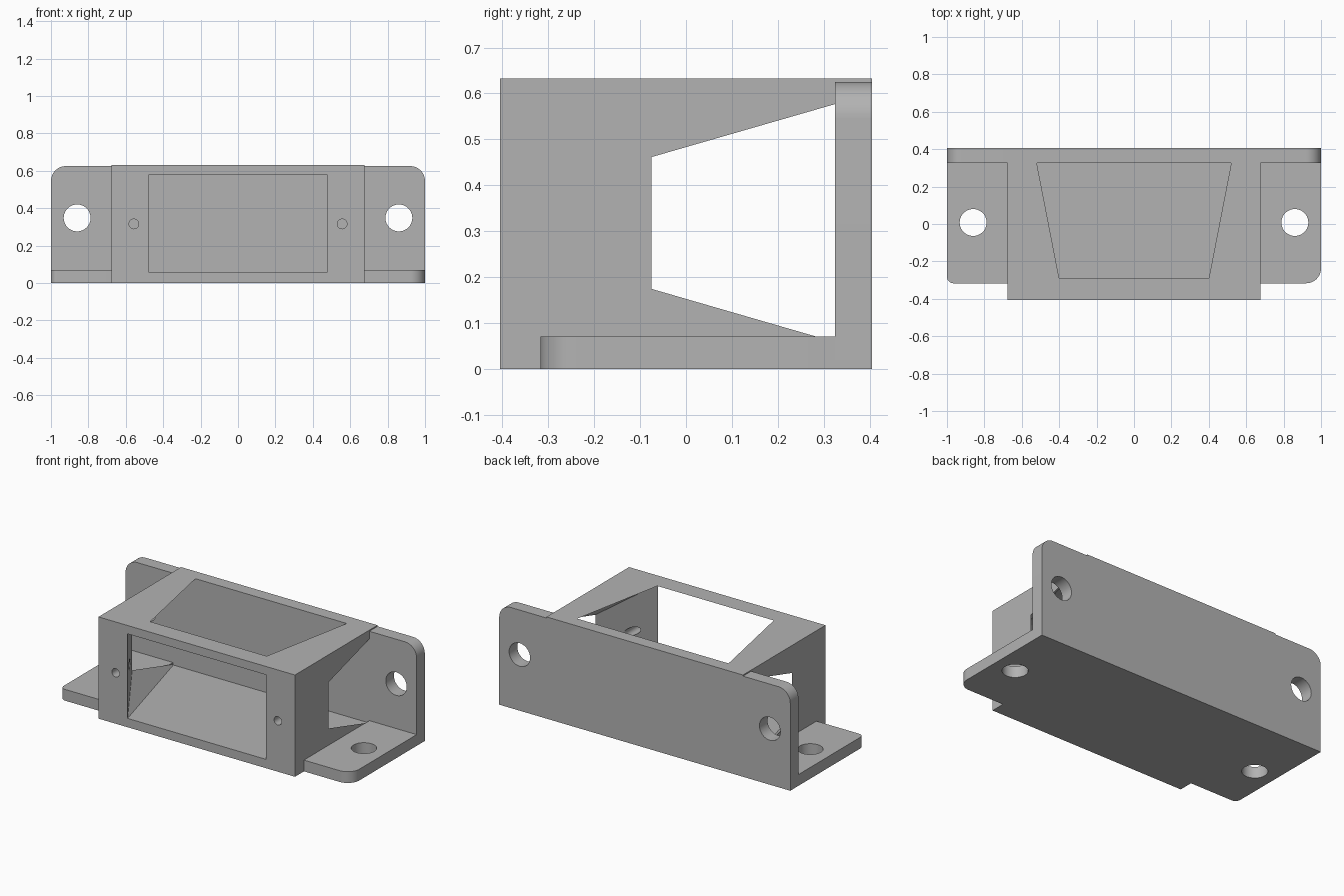
import bpy, bmesh, math
from mathutils import Matrix, Vector

cube = bpy.data.objects.get("Cube")
if cube:
    bpy.data.objects.remove(cube, do_unlink=True)

grey = bpy.data.materials.new("plain grey")
grey.use_nodes = True
grey.diffuse_color = (0.45, 0.45, 0.45, 1)
grey.node_tree.nodes["Principled BSDF"].inputs["Base Color"].default_value = (0.45, 0.45, 0.45, 1)

FRONT, BACK, WALL = -0.405, 0.405, 0.325   # depth positions
HALF, TOP = 0.675, 0.632                   # body half width and height
FLOOR, CEIL, MID = 0.055, 0.58, 0.318      # window heights


def finish(name, bm):
    bmesh.ops.recalc_face_normals(bm, faces=bm.faces)
    mesh = bpy.data.meshes.new(name)
    bm.to_mesh(mesh)
    bm.free()
    mesh.materials.append(grey)
    obj = bpy.data.objects.new(name, mesh)
    bpy.context.collection.objects.link(obj)
    return obj


def box(name, lo, hi):
    lo, hi = Vector(lo), Vector(hi)
    bm = bmesh.new()
    bmesh.ops.create_cube(bm, size=1)
    bmesh.ops.scale(bm, vec=hi - lo, verts=bm.verts)
    bmesh.ops.translate(bm, vec=(lo + hi) / 2, verts=bm.verts)
    return finish(name, bm)


def cylinder(name, centre, radius, depth, along_y):
    bm = bmesh.new()
    bmesh.ops.create_cone(bm, cap_ends=True, segments=40, radius1=radius, radius2=radius, depth=depth)
    if along_y:
        bmesh.ops.rotate(bm, matrix=Matrix.Rotation(math.pi / 2, 3, "X"), verts=bm.verts)
    bmesh.ops.translate(bm, vec=centre, verts=bm.verts)
    return finish(name, bm)


def hull(name, points):
    bm = bmesh.new()
    for p in points:
        bm.verts.new(p)
    bmesh.ops.convex_hull(bm, input=bm.verts)
    bmesh.ops.dissolve_limit(bm, angle_limit=0.01, verts=bm.verts, edges=bm.edges)
    return finish(name, bm)


def cut(obj, *cutters):
    for cutter in cutters:
        mod = obj.modifiers.new("cut", "BOOLEAN")
        mod.operation, mod.solver, mod.object = "DIFFERENCE", "EXACT", cutter
        bpy.ops.object.select_all(action="DESELECT")
        bpy.context.view_layer.objects.active = obj
        obj.select_set(True)
        bpy.ops.object.modifier_apply(modifier=mod.name)
        bpy.data.objects.remove(cutter, do_unlink=True)
    bpy.ops.object.shade_smooth_by_angle(angle=math.radians(25))


def tab(name, side, inner, outer, radius, place):
    """Plate with one rounded outer corner; place maps (x, height, layer) to 3D."""
    profile = [(HALF, inner), (1, inner)]
    sign = 1 if outer > inner else -1
    for i in range(13):
        a = math.pi / 2 * i / 12
        profile.append((1 - radius + radius * math.cos(a),
                        outer - sign * radius * (1 - math.sin(a))))
    profile.append((HALF, outer))
    bm = bmesh.new()
    rings = [[bm.verts.new(place(side * x, h, layer)) for x, h in profile] for layer in (0, 1)]
    for ring in rings:
        bm.faces.new(ring)
    n = len(profile)
    for i in range(n):
        j = (i + 1) % n
        bm.faces.new((rings[0][i], rings[0][j], rings[1][j], rings[1][i]))
    return finish(name, bm)


# Housing block with front window
body = box("housing", (-HALF, FRONT, 0), (HALF, BACK, TOP))
window = box("window_cutter", (-0.475, -0.5, FLOOR), (0.475, -0.4, CEIL))

# Cavity flaring backwards, with ridges that break out of both sides
flare = [(s * x, y, z) for s in (-1, 1) for x, y, z in (
    (0.475, FRONT, FLOOR), (0.475, FRONT, MID), (0.475, FRONT, CEIL),
    (0.672, WALL, FLOOR), (0.672, WALL, CEIL), (0.917, WALL, MID))]
cavity = hull("cavity_cutter", flare)

# Upper ridge that breaks out of the roof as a triangle
ridge = [(0, FRONT, CEIL), (0, WALL, 0.91)]
ridge += [(s * x, y, z) for s in (-1, 1) for x, y, z in (
    (0.475, FRONT, CEIL), (0.617, WALL, CEIL), (0.4, FRONT + 0.05, 0.5), (0.55, WALL, 0.5))]
roof = hull("roof_cutter", ridge)

# Small fixing holes beside the window
pilots = [cylinder("pilot_cutter", (s * 0.557, -0.35, 0.316), 0.026, 0.3, True) for s in (-1, 1)]
cut(body, window, cavity, roof, *pilots)

# Mounting tabs on both sides: upright at the back, flat at the base
for side, label, base_radius in ((1, "left", 0.08), (-1, "right", 0.035)):
    back_tab = tab(label + "_back_tab", side, 0, 0.625, 0.08,
                   lambda x, h, k: (x, (WALL, BACK)[k], h))
    cut(back_tab, cylinder("hole_cutter", (side * 0.86, 0.365, 0.348), 0.072, 0.4, True))
    base_tab = tab(label + "_base_tab", side, WALL, -0.317, base_radius,
                   lambda x, h, k: (x, h, (0, 0.07)[k]))
    cut(base_tab, cylinder("hole_cutter", (side * 0.86, 0.008, 0.035), 0.072, 0.4, False))
